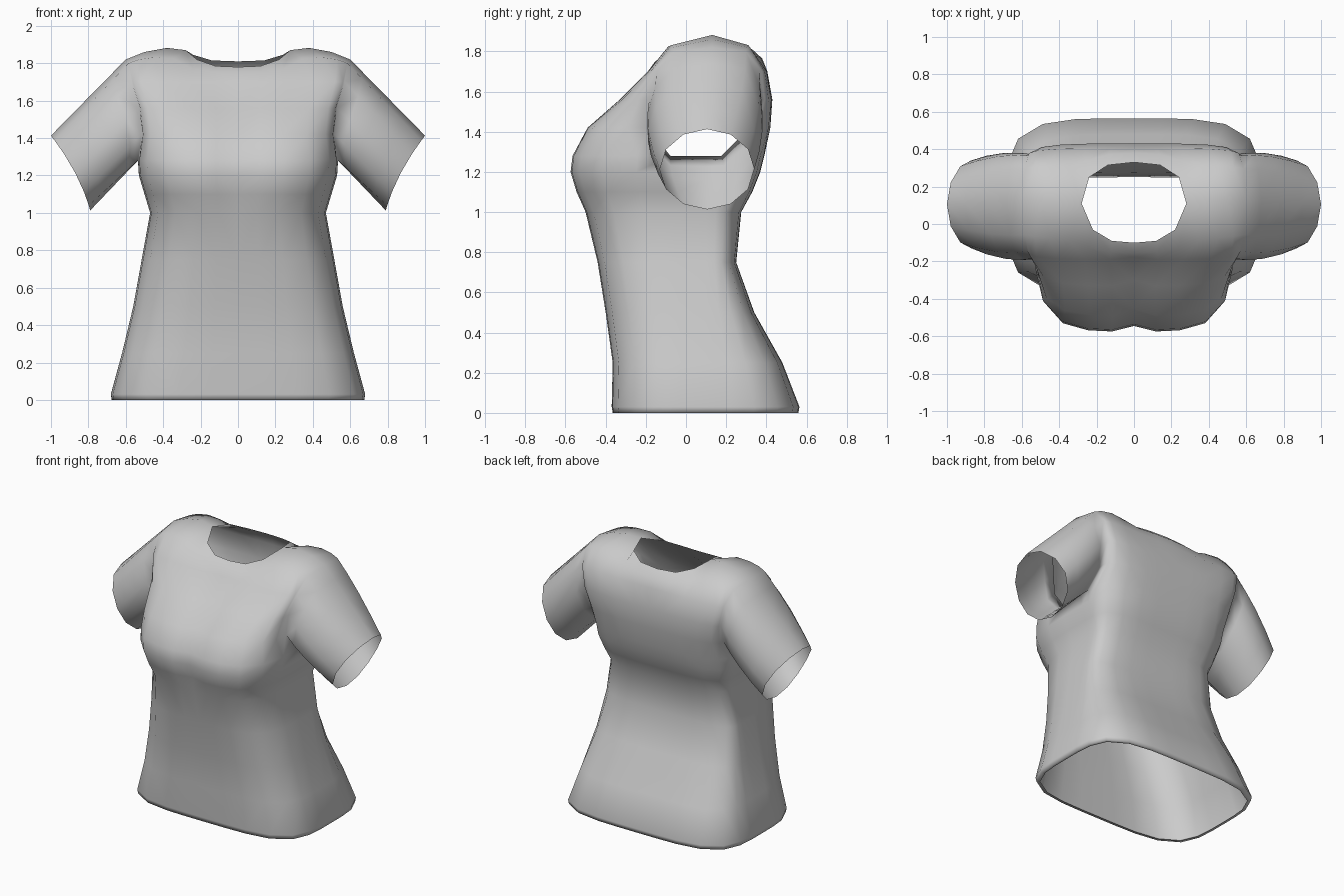
import bpy, bmesh
from math import sin, cos, radians, pi
from mathutils import Vector

cube = bpy.data.objects.get("Cube")
if cube:
    bpy.data.objects.remove(cube)

# Fabric colour
fabric = bpy.data.materials.new("grey_fabric")
fabric.use_nodes = True
grey = (0.6, 0.6, 0.6, 1)
fabric.diffuse_color = grey
fabric.node_tree.nodes["Principled BSDF"].inputs["Base Color"].default_value = grey

FRONT = [12.5 * i for i in range(7)]      # column angles, centre front to armhole
BACK = [180 - a for a in FRONT]           # centre back to armhole
MID_Y = 0.1


def rounded_point(angle, w, mid, front, back, z, n=4.2):
    """Point on a rounded box section; angle 0 faces the front."""
    s, c = sin(radians(angle)), cos(radians(angle))
    r = (abs(s) ** n + abs(c) ** n) ** (-1 / n)
    depth = mid - front if c > 0 else back - mid
    x = 0 if angle in (0, 180) else w * r * s
    return Vector((x, mid - depth * r * c, z))


bm = bmesh.new()


def add_row(points):
    return [bm.verts.new(p) for p in points]


def skin(a, b, closed=False):
    """Join two rows of vertices with quads."""
    n = len(a)
    for i in range(n if closed else n - 1):
        j = (i + 1) % n
        bm.faces.new((a[i], a[j], b[j], b[i]))


# Lower body: height, half width, front, back, centre dent
body = [
    (0.0, 0.655, -0.345, 0.54, 0),
    (0.0, 0.675, -0.365, 0.56, 0),
    (0.03, 0.68, -0.37, 0.565, 0),
    (0.25, 0.62, -0.365, 0.48, 0),
    (0.5, 0.56, -0.40, 0.34, 0),
    (0.75, 0.515, -0.44, 0.25, 0),
    (1.0, 0.47, -0.50, 0.275, 0),
    (1.1, 0.50, -0.545, 0.33, 0.03),
    (1.2, 0.53, -0.575, 0.37, 0.03),
    (1.28, 0.535, -0.565, 0.39, 0.03),
]
ring_angles = FRONT + [90] + BACK[::-1]
prev = None
for z, w, front, back, dent in body:
    pts = [rounded_point(a, w, MID_Y, front, back, z) for a in ring_angles]
    pts[0].y += dent
    row = add_row(pts)
    if prev:
        skin(prev, row)
    prev = row
front_base, armpit, back_base = prev[:7], prev[7], prev[:7:-1]

# Neckline and shoulder seam, centre outwards
seam = [(0.28, 0.11, 1.87), (0.38, 0.13, 1.882), (0.5, 0.13, 1.86), (0.6, 0.13, 1.82)]
front_neck = [(0, -0.1, 1.78), (0.12, -0.09, 1.785), (0.22, -0.03, 1.82)]
back_neck = [(0, 0.33, 1.81), (0.14, 0.315, 1.815), (0.24, 0.25, 1.845)]
seam_verts = add_row(seam)


def panel(base, angles, rows, neck, side):
    """Chest or back panel from the armpit level to the shoulder; returns its armhole edge."""
    edge, below = [base[-1]], base
    for z, w, mid, depth, dent in rows:
        pts = [rounded_point(a, w, mid, mid - depth, mid + depth, z) for a in angles]
        pts[0].y += dent
        row = add_row(pts)
        skin(below, row)
        edge.append(row[-1])
        below = row
    # Rounded row just under the shoulder seam
    top = [Vector(p) for p in neck + seam]
    pts = []
    for i, v in enumerate(below):
        bulge = 0.05 if i > 2 else 0.012
        pts.append((v.co + top[i]) / 2 + Vector((0, side * bulge, bulge * 0.8)))
    row = add_row(pts)
    skin(below, row)
    skin(row, add_row(neck) + seam_verts)
    return edge + [row[-1]]


# Upper body: height, half width, middle, depth, centre dent
chest_rows = [(1.42, 0.515, -0.08, 0.41, 0.035), (1.56, 0.53, -0.13, 0.2, 0.03),
              (1.7, 0.57, -0.13, 0.06, 0.01)]
back_rows = [(1.42, 0.52, 0.28, 0.14, 0), (1.56, 0.54, 0.35, 0.08, 0),
             (1.7, 0.57, 0.35, 0.055, 0)]
front_edge = panel(front_base, FRONT, chest_rows, front_neck, -1)
back_edge = panel(back_base, BACK, back_rows, back_neck, 1)
armhole = front_edge + [seam_verts[-1]] + back_edge[::-1] + [armpit]

# Sleeve: armhole loop swept to a slanted round cuff
cuff = []
for i in range(12):
    a = (i - 5) * pi / 6
    cuff.append(Vector((0.895 + 0.105 * cos(a) - 0.025 * sin(a) ** 2,
                        0.105 + 0.235 * sin(a), 1.213 + 0.2 * cos(a))))
start = [v.co.copy() for v in armhole]
prev = armhole
for t in (0.2, 0.45, 0.75, 1):
    pts = [p.lerp(q, t) for p, q in zip(start, cuff)]
    for p in pts:
        p.y = 0.12 + (p.y - 0.12) * (1 + 0.4 * t * (1 - t))
    row = add_row(pts)
    skin(prev, row, closed=True)
    prev = row

bmesh.ops.recalc_face_normals(bm, faces=bm.faces[:])
chest_face = min(bm.faces, key=lambda f: f.calc_center_median().y)
if chest_face.normal.y > 0:
    bmesh.ops.reverse_faces(bm, faces=bm.faces[:])

mesh = bpy.data.meshes.new("shirt")
bm.to_mesh(mesh)
bm.free()
mesh.materials.append(fabric)
shirt = bpy.data.objects.new("shirt", mesh)
bpy.context.collection.objects.link(shirt)

# The right half mirrors the left
mirror = shirt.modifiers.new("mirror", "MIRROR")
mirror.use_clip = True
mirror.merge_threshold = 0.001
bpy.context.view_layer.objects.active = shirt
shirt.select_set(True)
bpy.ops.object.shade_smooth()
